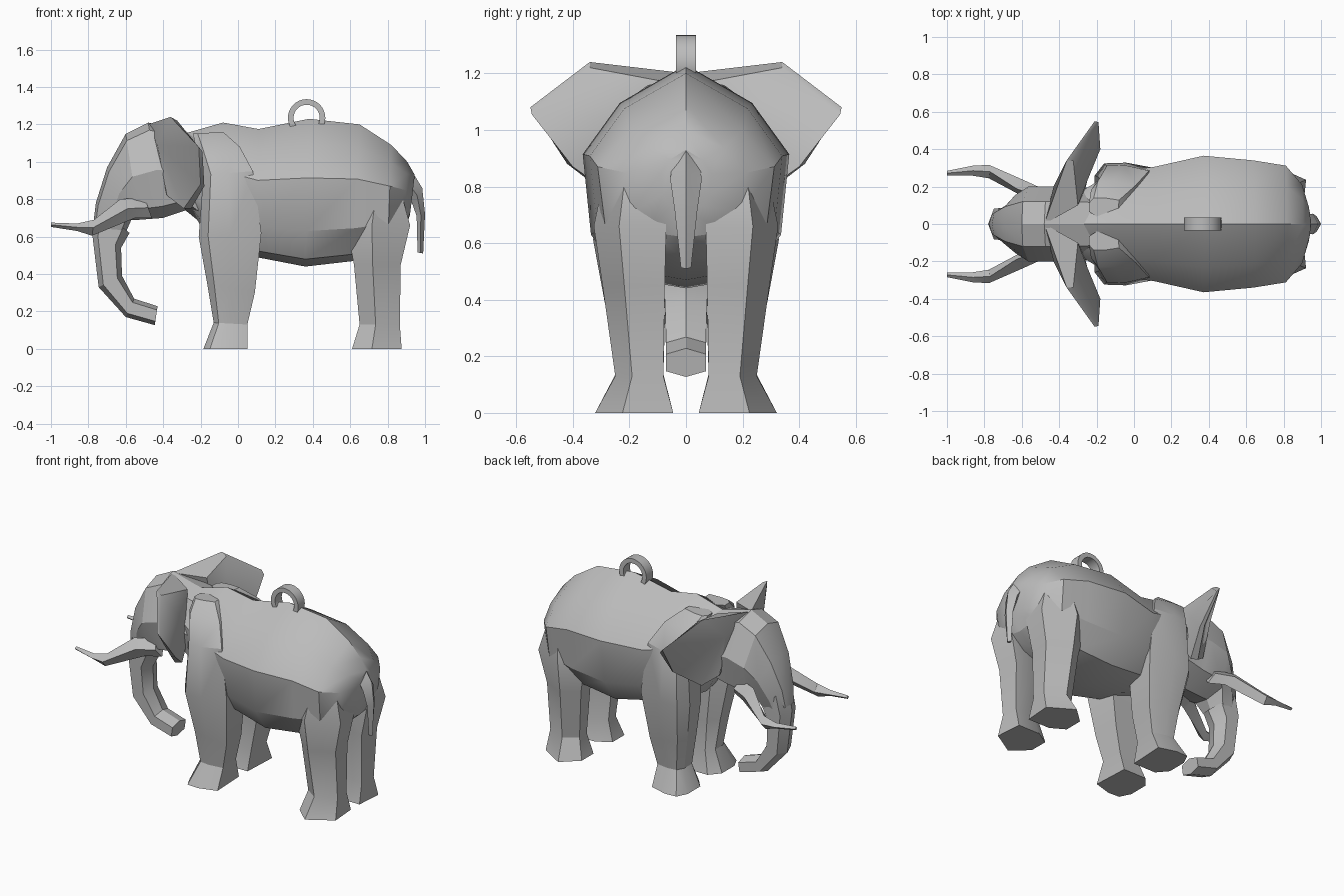
import bpy, bmesh, math
from mathutils import Vector

cube = bpy.data.objects.get("Cube")
if cube:
    bpy.data.objects.remove(cube, do_unlink=True)

# One flat grey for the whole animal
grey = bpy.data.materials.new("plain_grey")
grey.use_nodes = True
colour = (0.5, 0.5, 0.5, 1)
grey.diffuse_color = colour
grey.node_tree.nodes["Principled BSDF"].inputs["Base Color"].default_value = colour


def finish(name, bm):
    """Turn a bmesh into a shaded object."""
    bmesh.ops.recalc_face_normals(bm, faces=bm.faces[:])
    mesh = bpy.data.meshes.new(name)
    bm.to_mesh(mesh)
    bm.free()
    mesh.materials.append(grey)
    obj = bpy.data.objects.new(name, mesh)
    bpy.context.collection.objects.link(obj)
    bpy.ops.object.select_all(action='DESELECT')
    obj.select_set(True)
    bpy.context.view_layer.objects.active = obj
    bpy.ops.object.shade_smooth_by_angle(angle=math.radians(30))
    return obj


def symmetric(half):
    """Close a half outline, given from top to bottom, by mirroring it."""
    return half + [(-u, v) for u, v in reversed(half[1:-1])]


def loft(name, stations, outline, side=1):
    """Skin an outline through stations (x1, z1, x2, z2, half width, y centre)."""
    bm = bmesh.new()
    rings = []
    for x1, z1, x2, z2, w, yc in stations:
        a, b = Vector((x1, 0, z1)), Vector((x2, 0, z2))
        rings.append([bm.verts.new(a.lerp(b, v) + Vector((0, side * (yc + u * w), 0)))
                      for u, v in outline])
    n = len(outline)
    for r, s in zip(rings, rings[1:]):
        for i in range(n):
            j = (i + 1) % n
            bm.faces.new((r[i], r[j], s[j], s[i]))
    bm.faces.new(rings[0])
    bm.faces.new(rings[-1])
    return finish(name, bm)


def centred(rows):
    return [row + (0,) for row in rows]


# Torso, from neck to rump
torso_outline = symmetric([(0, 0), (.64, .17), (1, .4), (.92, .76), (.62, .95), (0, 1)])
loft("torso", centred([
    (-.29, 1.15, -.25, .74, .18),
    (-.08, 1.21, -.15, .58, .28),
    (.11, 1.175, .10, .49, .305),
    (.38, 1.23, .36, .44, .365),
    (.65, 1.20, .62, .47, .34),
    (.82, 1.09, .80, .54, .312),
    (.905, 1.0, .89, .62, .21),
    (.945, .93, .92, .72, .09),
]), torso_outline)

# Head down to the muzzle
head_outline = symmetric([(0, 0), (.6, .08), (1, .5), (.8, .88), (0, 1)])
loft("head", centred([
    (-.20, 1.14, -.17, .65, .19),
    (-.33, 1.17, -.28, .74, .20),
    (-.48, 1.21, -.40, .70, .20),
    (-.60, 1.15, -.53, .69, .20),
    (-.70, .97, -.57, .69, .155),
    (-.76, .78, -.61, .60, .10),
    (-.775, .66, -.62, .57, .075),
]), head_outline)

# Trunk, six-sided with a ridge in front and behind
trunk_outline = symmetric([(0, 0), (1, .2), (1, .8), (0, 1)])
loft("trunk", centred([
    (-.755, .76, -.58, .62, .085),
    (-.78, .62, -.625, .54, .082),
    (-.745, .33, -.62, .39, .074),
    (-.60, .17, -.555, .268, .07),
    (-.445, .127, -.43, .228, .07),
]), trunk_outline)

# Tail
diamond = [(0, 0), (1, .5), (0, 1), (-1, .5)]
loft("tail", centred([
    (.93, .95, .87, .86, .05),
    (.985, .86, .93, .78, .055),
    (1, .72, .955, .71, .04),
    (.99, .51, .96, .515, .018),
]), diamond)

# Legs: front and rear x at each height; positive u is the outer side
front_outline = [(.45, 0), (.97, .15), (1, .5), (.75, 1), (-1, .95), (-1, .25), (-.5, 0)]
hind_outline = [(.3, 0), (1, .4), (.3, 1), (-1, .95), (-1, .35), (-.6, 0)]
front_leg = [
    (-.185, 0, .05, 0, .138, .183),
    (-.13, .14, .05, .13, .085, .165),
    (-.165, .35, .09, .30, .10, .175),
    (-.21, .60, .125, .62, .125, .203),
    (-.185, .93, .08, .95, .12, .195),
    (-.23, 1.09, .01, 1.08, .09, .14),
    (-.24, 1.15, -.08, 1.16, .05, .09),
]
hind_leg = [
    (.61, 0, .875, 0, .138, .183),
    (.65, .13, .865, .13, .085, .165),
    (.62, .45, .87, .45, .11, .185),
    (.58, .66, .92, .66, .128, .198),
    (.67, .88, .86, .88, .10, .18),
    (.72, .96, .80, .96, .06, .14),
]

# Tusks sweep outwards, forwards and up
tusk = [
    (-.50, .81, -.46, .70, .045, .14),
    (-.63, .80, -.55, .70, .045, .19),
    (-.77, .69, -.78, .605, .036, .28),
    (-.86, .67, -.86, .63, .027, .285),
    (-1, .675, -1, .652, .012, .272),
]

# Ears: rim of the front and rear skins, each with an inner hub
ear_front = [(-.48, 0, 1.20), (-.36, .34, 1.24), (-.21, .55, 1.08),
             (-.20, .42, .88), (-.29, .25, .75), (-.38, .19, .82)]
ear_back = [(-.30, .10, 1.175), (-.325, .34, 1.22), (-.19, .545, 1.055),
            (-.18, .40, .87), (-.25, .23, .75), (-.27, .15, .85)]
hubs = [(-.43, .20, 1.09), (-.25, .23, 1.04)]


def ear(name, side):
    bm = bmesh.new()
    skins = []
    for rim, hub in zip((ear_front, ear_back), hubs):
        loop = [bm.verts.new((x, side * y, z)) for x, y, z in rim]
        centre = bm.verts.new((hub[0], side * hub[1], hub[2]))
        for i in range(len(loop)):
            bm.faces.new((loop[i - 1], loop[i], centre))
        skins.append(loop)
    front, back = skins
    for i in range(len(front)):
        bm.faces.new((front[i - 1], front[i], back[i], back[i - 1]))
    finish(name, bm)


for label, side in (("left", 1), ("right", -1)):
    loft(label + "_front_leg", front_leg, front_outline, side)
    loft(label + "_hind_leg", hind_leg, hind_outline, side)
    loft(label + "_tusk", tusk, diamond, side)
    ear(label + "_ear", side)

# Hanging loop on the back: a flat band bent into a ring
bm = bmesh.new()
steps = 32
band = [(.10, -.035), (.10, .035), (.07, .035), (.07, -.035)]
rings = []
for k in range(steps):
    t = math.tau * k / steps
    rings.append([bm.verts.new((.367 + r * math.cos(t), y, 1.235 + r * math.sin(t)))
                  for r, y in band])
for k in range(steps):
    r, s = rings[k - 1], rings[k]
    for i in range(4):
        bm.faces.new((r[i - 1], r[i], s[i], s[i - 1]))
finish("hanging_loop", bm)
